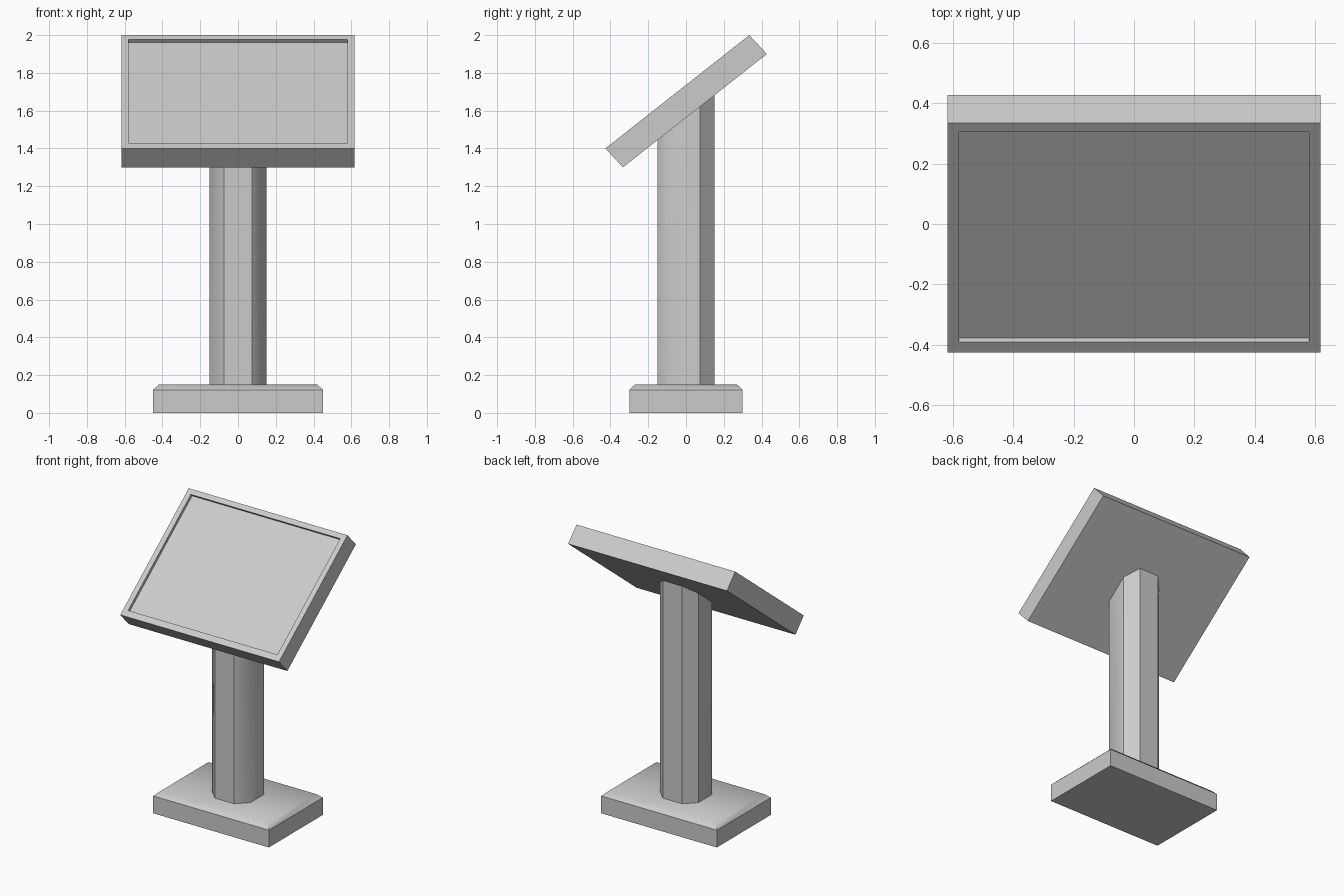
import bpy, bmesh, math

if "Cube" in bpy.data.objects:
    bpy.data.objects.remove(bpy.data.objects["Cube"])

SLOPE = 0.60 / 0.762  # rise of the tilted panel


def loft(name, rings):
    """Skin a list of equal-length rings and cap both ends."""
    bm = bmesh.new()
    loops = [[bm.verts.new(p) for p in ring] for ring in rings]
    for a, b in zip(loops, loops[1:]):
        n = len(a)
        for i in range(n):
            j = (i + 1) % n
            bm.faces.new((a[i], a[j], b[j], b[i]))
    bm.faces.new(loops[0][::-1])
    bm.faces.new(loops[-1])
    bmesh.ops.recalc_face_normals(bm, faces=bm.faces)
    mesh = bpy.data.meshes.new(name)
    bm.to_mesh(mesh)
    bm.free()
    obj = bpy.data.objects.new(name, mesh)
    bpy.context.collection.objects.link(obj)
    return obj


def rect(hx, hy, z):
    return [(-hx, -hy, z), (hx, -hy, z), (hx, hy, z), (-hx, hy, z)]


def panel_ring(hx, y0, y1, depth):
    """Rectangle on the tilted panel, pushed back by a fraction of its thickness."""
    pts = [(-hx, y0), (hx, y0), (hx, y1), (-hx, y1)]
    return [(x, y + 0.093 * depth, 1.40 + (y + 0.427) * SLOPE - 0.10 * depth)
            for x, y in pts]


# Base slab with a chamfered top edge, chamfer blending into the top
base = loft("base", [rect(0.45, 0.30, 0), rect(0.45, 0.30, 0.122), rect(0.42, 0.27, 0.15)])
bpy.context.view_layer.objects.active = base
base.select_set(True)
bpy.ops.object.shade_smooth_by_angle(angle=math.radians(44))

# Octagonal column, its top cut to the slope of the panel underside
r = 0.15 / math.cos(math.pi / 8)
plan = []
for i in range(8):
    a = math.radians(22.5 + 45 * i)
    x, y = r * math.cos(a), r * math.sin(a)
    k = 0.075 / 0.0621  # widen the chamfers slightly
    plan.append((x if abs(x) > 0.1 else x * k, y if abs(y) > 0.1 else y * k))
column = loft("column", [
    [(x, y, 0.15) for x, y in plan],
    [(x, y, 1.30 + (y + 0.334) * SLOPE) for x, y in plan]])
for p in column.data.polygons:
    p.use_smooth = True
for e in column.data.edges:
    a, b = (column.data.vertices[v].co for v in e.vertices)
    upright = (a - b).xy.length < 1e-4
    e.use_edge_sharp = not (upright and abs(a.x) > 0.1 and a.y < 0)

# Tilted display panel with a shallow recessed face
loft("display_panel", [
    panel_ring(0.618, -0.427, 0.335, 1),
    panel_ring(0.618, -0.427, 0.335, 0),
    panel_ring(0.581, -0.392, 0.306, 0),
    panel_ring(0.581, -0.392, 0.306, 0.15)])
